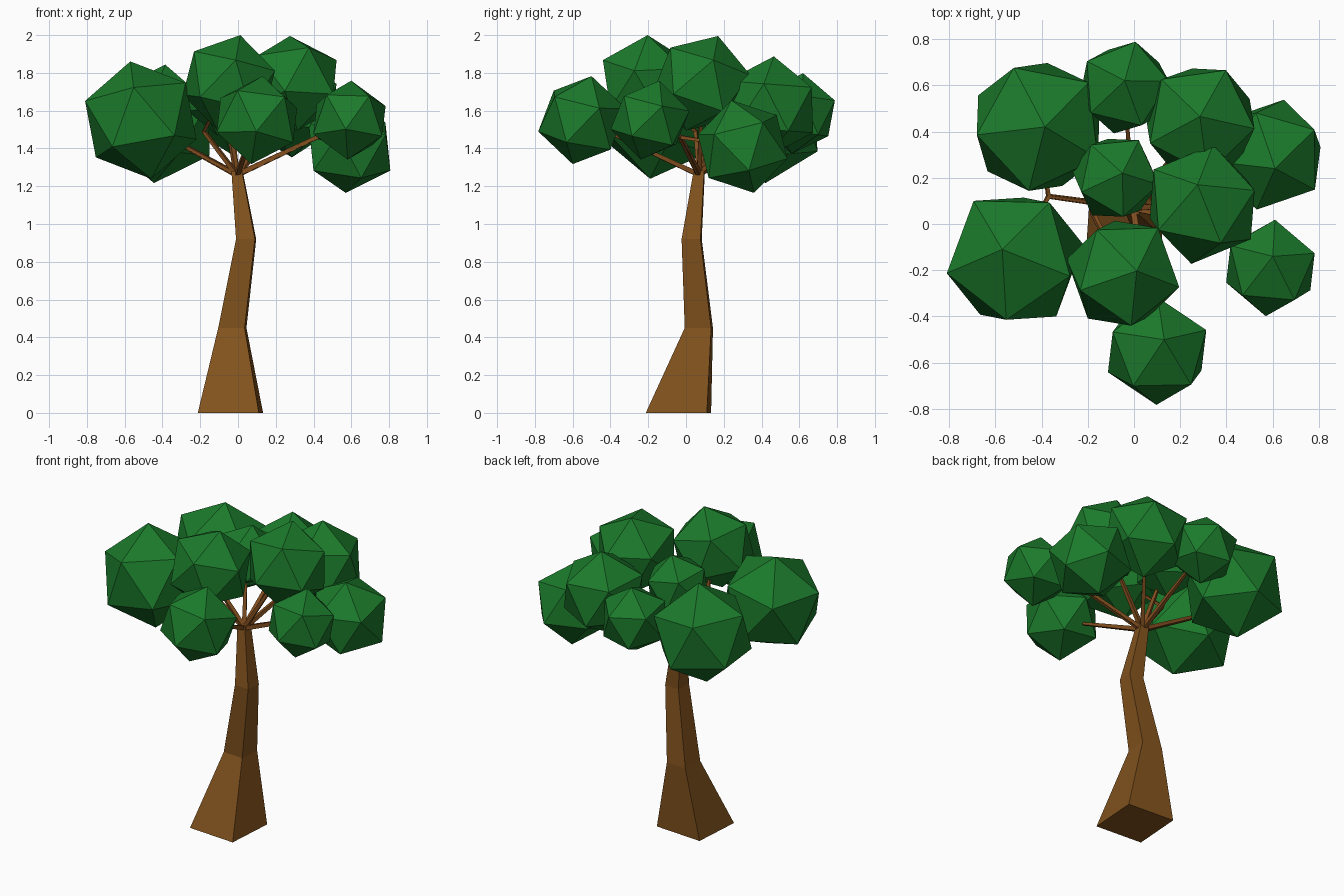
import bpy, bmesh, math
from mathutils import Matrix, Vector

if "Cube" in bpy.data.objects:
    bpy.data.objects.remove(bpy.data.objects["Cube"])


def material(name, rgb):
    m = bpy.data.materials.new(name)
    m.diffuse_color = (*rgb, 1)
    m.use_nodes = True
    m.node_tree.nodes["Principled BSDF"].inputs["Base Color"].default_value = m.diffuse_color
    return m


LEAF = material("leaf green", (0.011, 0.195, 0.024))
BARK = material("bark brown", (0.222, 0.085, 0.0125))
TWIG = material("branch brown", (0.215, 0.074, 0.0135))


def finish(name, bm, mat):
    bmesh.ops.recalc_face_normals(bm, faces=bm.faces)
    me = bpy.data.meshes.new(name)
    bm.to_mesh(me)
    bm.free()
    me.materials.append(mat)
    ob = bpy.data.objects.new(name, me)
    bpy.context.collection.objects.link(ob)


def skin(bm, rings):
    """Join square rings into a closed tube."""
    vs = [[bm.verts.new(p) for p in r] for r in rings]
    for a, b in zip(vs, vs[1:]):
        for i in range(4):
            j = (i + 1) % 4
            bm.faces.new((a[i], a[j], b[j], b[i]))
    bm.faces.new(vs[0][::-1])
    bm.faces.new(vs[-1])


# Trunk: slightly turned square sections (x, y, z, half width)
sections = [(-0.04, -0.04, 0, 0.162), (-0.03, 0.068, 0.45, 0.07),
            (0.043, 0.03, 0.92, 0.05), (-0.005, 0.07, 1.28, 0.028)]
rings = []
for x, y, z, h in sections:
    ring = []
    for k in range(4):
        a = math.radians(45 + 90 * k - 4)
        d = h * math.sqrt(2)
        ring.append((x + d * math.cos(a), y + d * math.sin(a), z))
    rings.append(ring)
bm = bmesh.new()
skin(bm, rings)
finish("trunk", bm, BARK)

# Leaf clumps: centre, radius, sideways lean of the top corner, turn in degrees,
# and the bend of the branch that carries the clump (None = straight)
left_bend, right_bend = (-0.37, 0.12, 1.46), (0.42, -0.03, 1.46)
clumps = [
    ((-0.415, 0.42, 1.53), 0.315, (0.03, 0.0), 43, left_bend),
    ((-0.04, 0.59, 1.585), 0.215, (0.0, 0.03), 4, None),
    ((0.285, 0.445, 1.62), 0.268, (0.0, 0.02), 62, None),
    ((0.59, 0.30, 1.41), 0.253, (0.02, -0.06), 37, right_bend),
    ((-0.08, 0.20, 1.665), 0.2, (0.03, 0.02), 60, None),
    ((0.295, 0.085, 1.745), 0.265, (-0.02, 0.085), 5, None),
    ((-0.515, -0.15, 1.55), 0.318, (-0.055, 0.04), 52, left_bend),
    ((-0.048, -0.213, 1.748), 0.259, (0.06, 0.01), 56, (-0.18, 0.05, 1.49)),
    ((0.10, -0.55, 1.55), 0.24, (0.03, 0.05), 20, None),
    ((0.59, -0.19, 1.55), 0.215, (0.01, 0.05), 13, right_bend),
]
fork = Vector((-0.005, 0.07, 1.26))
for n, (c, r, lean, turn, bend) in enumerate(clumps, 1):
    c = Vector(c)
    up = Vector((lean[0], lean[1], math.sqrt(r * r - lean[0] ** 2 - lean[1] ** 2)))
    tilt = Vector((0, 0, 1)).rotation_difference(up).to_matrix().to_4x4()
    bm = bmesh.new()
    bmesh.ops.create_icosphere(
        bm, subdivisions=1, radius=r,
        matrix=Matrix.Translation(c) @ tilt @ Matrix.Rotation(math.radians(turn), 4, 'Z'))
    finish(f"leaf_clump_{n}", bm, LEAF)

    # Branch: thin tapering square rod, ending just inside the clump
    mid = Vector(bend) if bend else fork.lerp(c, 0.5)
    end = c + (mid - c).normalized() * r * 0.6
    along = (c - fork).normalized()
    side = along.cross(Vector((0, 0, 1))).normalized()
    over = side.cross(along)
    rings = []
    for p, h in ((fork, 0.013), (mid, 0.010), (end, 0.007)):
        rings.append([p + side * (h * sx) + over * (h * sy)
                      for sx, sy in ((-1, -1), (1, -1), (1, 1), (-1, 1))])
    bm = bmesh.new()
    skin(bm, rings)
    finish(f"branch_{n}", bm, TWIG)
